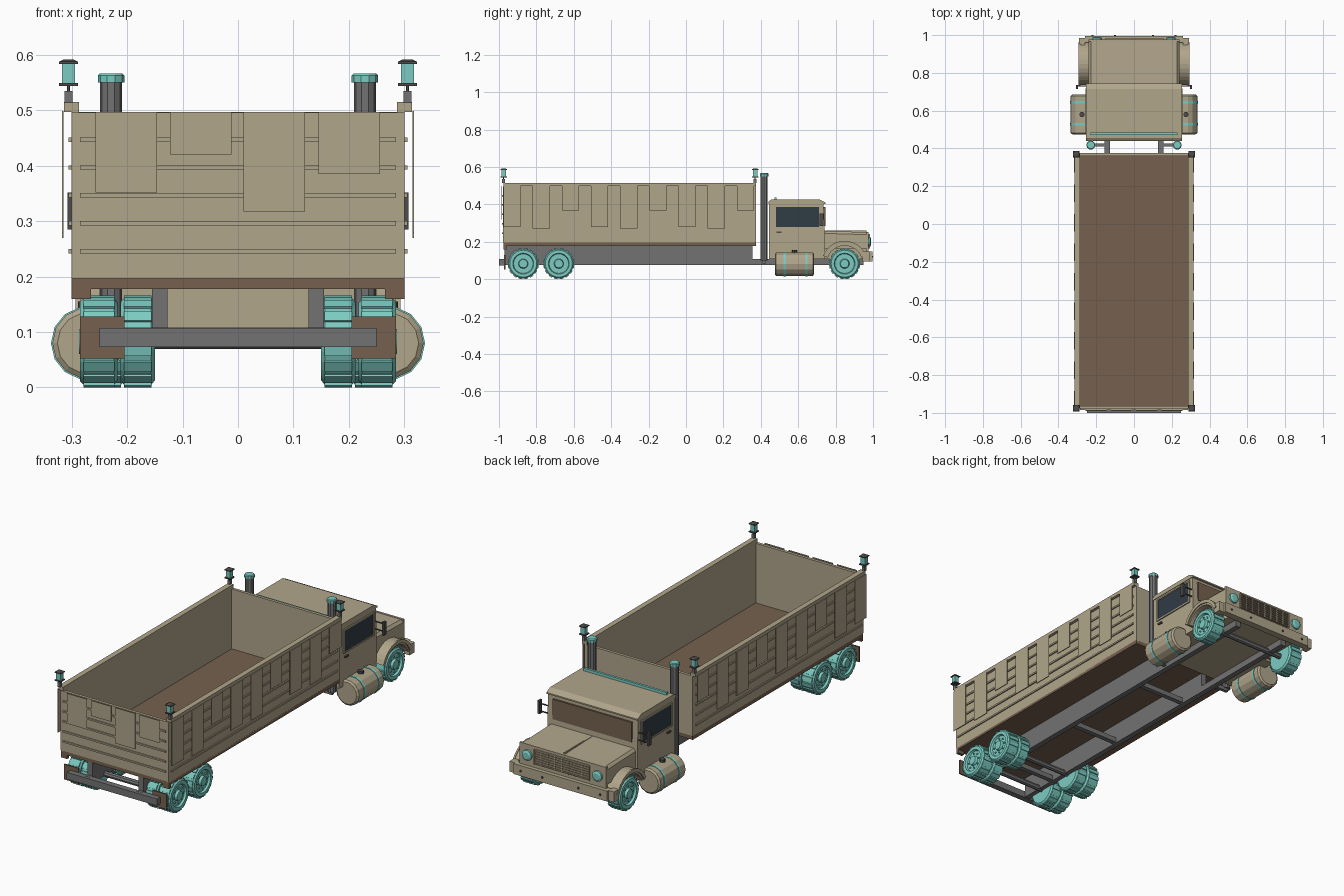
import bpy, bmesh, math
from mathutils import Vector

if "Cube" in bpy.data.objects:
    bpy.data.objects.remove(bpy.data.objects["Cube"])

def material(name, rgb):
    m = bpy.data.materials.new(name)
    m.diffuse_color = (*rgb, 1)
    m.use_nodes = True
    m.node_tree.nodes["Principled BSDF"].inputs["Base Color"].default_value = m.diffuse_color
    return m

TAN = material("tan_paint", (0.44, 0.38, 0.26))
GREY = material("steel_grey", (0.17, 0.17, 0.17))
DARK = material("dark_grey", (0.075, 0.072, 0.07))
BROWN = material("brown_boards", (0.18, 0.12, 0.077))
TEAL = material("teal", (0.2, 0.6, 0.54))
GLASS = material("slate_glass", (0.03, 0.045, 0.06))

def finish(name, bm, mat, smooth=False):
    bmesh.ops.recalc_face_normals(bm, faces=bm.faces)
    me = bpy.data.meshes.new(name)
    bm.to_mesh(me)
    bm.free()
    me.materials.append(mat)
    ob = bpy.data.objects.new(name, me)
    bpy.context.collection.objects.link(ob)
    return ob

def prism(bm, pts, offset):
    """Extrude a planar polygon along an offset vector."""
    a = [bm.verts.new(p) for p in pts]
    b = [bm.verts.new(Vector(p) + Vector(offset)) for p in pts]
    n = len(a)
    bm.faces.new(a)
    bm.faces.new(b[::-1])
    for i in range(n):
        bm.faces.new((a[i], a[(i + 1) % n], b[(i + 1) % n], b[i]))

def boxes(name, mat, items, mirror=False):
    """Boxes given as (x0, x1, y0, y1, z0, z1), optionally on both sides."""
    bm = bmesh.new()
    for x0, x1, y0, y1, z0, z1 in items:
        for s in ((1, -1) if mirror else (1,)):
            prism(bm, [(s*x0, y0, z0), (s*x1, y0, z0), (s*x1, y1, z0), (s*x0, y1, z0)], (0, 0, z1 - z0))
    return finish(name, bm, mat)

def lathe(bm, prof, axis, c, n, s=1, turn=0.0):
    """Spin (distance along axis, radius) points; s = -1 mirrors in x."""
    rings = []
    for a, r in prof:
        ring = []
        for i in range(n):
            t = 2 * math.pi * (i + turn) / n
            u, v = r * math.cos(t), r * math.sin(t)
            p = {'X': (a, u, v), 'Y': (u, a, v), 'Z': (u, v, a)}[axis]
            ring.append(bm.verts.new((s * (c[0] + p[0]), c[1] + p[1], c[2] + p[2])))
        rings.append(ring)
    for p, q in zip(rings, rings[1:]):
        for i in range(n):
            j = (i + 1) % n
            bm.faces.new((p[i], p[j], q[j], q[i]))
    bm.faces.new(rings[0])
    bm.faces.new(rings[-1])

def spun(name, mat, prof, axis, centres, n, turn=0.0):
    bm = bmesh.new()
    for c in centres:
        for s in (1, -1):
            lathe(bm, prof, axis, c, n, s, turn)
    return finish(name, bm, mat)

# ---- cargo bed ----
boxes("bed_floor", BROWN, [(-.30, .30, -.975, .375, .178, .197)])
boxes("bed_side_wall", TAN, [(.287, .30, -.975, .375, .19, .50)], True)
boxes("bed_headboard", TAN, [(-.287, .287, .36, .375, .197, .497)])
boxes("tailgate", TAN, [(-.30, .30, -.978, -.963, .197, .496)])
boxes("bed_top_rail", TAN, [(.287, .314, -.975, .375, .497, .515)], True)
RIBS = [.246 + .0503 * i for i in range(5)]
boxes("side_ribs", TAN, [(.30, .306, -.96, .355, z - .004, z + .004) for z in RIBS], True)
boxes("tailgate_ribs", TAN, [(-.285, .285, -.984, -.978, z - .004, z + .004) for z in RIBS])

# hanging plates of uneven length
DROP = (.28, .27, .366)
boxes("side_plates", TAN, [(.315, .318, -.93 + .156*i - .046, -.93 + .156*i + .046, DROP[i % 3], .499)
                           for i in range(9)], True)
boxes("tailgate_plates", TAN, [(x, x + .111, -.989, -.986, z, .497) for x, z in
                               ((-.257, .352), (-.123, .42), (.01, .318), (.145, .385))])

# corner posts and lanterns
CORNERS = [(.306, -.975, 0), (.306, .37, 0)]
boxes("corner_post", GREY, [(x - .007, x + .007, y - .008, y + .008, .513, .535) for x, y, _ in CORNERS], True)
spun("lantern_stem", DARK, [(.53, .003), (.55, .003)], 'Z', CORNERS, 6)
spun("lantern_glass", TEAL, [(.548, .0165), (.587, .0165)], 'Z', CORNERS, 4, .5)
spun("lantern_base", DARK, [(.544, .024), (.549, .024)], 'Z', CORNERS, 4, .5)
spun("lantern_cap", DARK, [(.584, .024), (.588, .024), (.592, .012)], 'Z', CORNERS, 4, .5)

# ---- chassis ----
boxes("frame_rail", GREY, [(.127, .155, -.985, .95, .075, .108)], True)
boxes("bed_riser", GREY, [(.127, .155, -.97, .355, .108, .178)], True)
boxes("rear_bumper", GREY, [(-.25, .25, -1, -.97, .073, .107)])
boxes("cross_member", GREY, [(-.13, .13, y - .012, y + .012, .08, .105) for y in (-.775, -.3, .2)])
boxes("mud_flap", BROWN, [(.205, .285, -.972, -.964, .052, .128), (.265, .30, -.975, -.96, .16, .179)], True)

# ---- wheels ----
AXLES_REAR, AXLE_FRONT, R = (-.87, -.68), .848, .083

def wheel(bm, x, y, w, s):
    c = (x, y, R)
    lathe(bm, [(0, .03), (0, .07), (.007, .079), (w - .007, .079), (w, .072), (w, .056), (w - .01, .052),
               (w - .01, .026), (w + .002, .022), (w + .002, .012)], 'X', c, 24, s)
    for i in range(16):      # tread lugs
        t = 2 * math.pi * (i + .5) / 16
        d, e = Vector((0, math.cos(t), math.sin(t))), Vector((0, -math.sin(t), math.cos(t)))
        o = Vector((x + .006, y, R))
        pts = [o + d*r + e*k for r, k in ((.076, -.01), (R, -.01), (R, .01), (.076, .01))]
        prism(bm, [(s * p.x, p.y, p.z) for p in pts], (s * (w - .012), 0, 0))
    for i in range(8):       # wheel nuts
        t = 2 * math.pi * i / 8
        lathe(bm, [(w - .012, .004), (w - .004, .004)], 'X',
              (x, y + .038 * math.cos(t), R + .038 * math.sin(t)), 6, s)

for label, axles, spots in (("rear_wheels", AXLES_REAR, ((.15, .062), (.217, .068))),
                            ("front_wheels", (AXLE_FRONT,), ((.205, .075),))):
    bm = bmesh.new()
    for y in axles:
        for x, w in spots:
            for s in (1, -1):
                wheel(bm, x, y, w, s)
    finish(label, bm, TEAL)
spun("axle", GREY, [(0, .014), (.22, .014)], 'X', [(0, y, R) for y in (*AXLES_REAR, AXLE_FRONT)], 8)

# ---- cab ----
bm = bmesh.new()
prism(bm, [(-.25, y, z) for y, z in ((.445, .108), (.445, .405), (.735, .405), (.742, .26), (.742, .108))], (.5, 0, 0))
finish("cab_body", bm, TAN)
bm = bmesh.new()
prism(bm, [(-.253, y, z) for y, z in ((.44, .403), (.44, .415), (.455, .425), (.715, .425), (.745, .41), (.745, .403))],
      (.506, 0, 0))
finish("cab_roof", bm, TAN)
boxes("roof_light_bar", TEAL, [(-.23, .23, .472, .484, .424, .438)])
boxes("side_window", GLASS, [(.249, .253, .482, .71, .28, .385)], True)
boxes("side_window_frame", TAN, [(.249, .256, .474, .718, .385, .392), (.249, .256, .474, .718, .273, .28),
                                 (.249, .256, .474, .482, .28, .385), (.249, .256, .71, .718, .28, .385)], True)
boxes("windshield", BROWN, [(-.22, .22, .735, .745, .285, .385)])
boxes("door_handle", DARK, [(.249, .258, .485, .51, .248, .256)], True)
boxes("mirror", DARK, [(.297, .308, .715, .735, .285, .352), (.25, .30, .728, .733, .335, .34),
                       (.25, .30, .728, .733, .297, .302)], True)

# ---- hood, fenders and nose ----
bm = bmesh.new()
prism(bm, [(x, .735, z) for x, z in ((-.24, .165), (-.24, .245), (-.228, .258), (.228, .258), (.24, .245), (.24, .165))],
      (0, .235, 0))
for v in bm.verts:           # the hood drops slightly to the front
    if v.co.y > .9 and v.co.z > .2:
        v.co.z -= .007
finish("hood", bm, TAN)
boxes("engine_bay", TAN, [(-.20, .20, .735, .965, .108, .17)])
boxes("hood_seam", TAN, [(-.003, .003, .745, .965, .25, .259)])
boxes("nose_panel", TAN, [(-.24, .24, .965, .976, .145, .253)])
boxes("grille_back", BROWN, [(-.15, .15, .975, .979, .165, .24)])
boxes("grille_bars", TAN, [(-.15, .15, .978, .984, .167 + .0115*i, .172 + .0115*i) for i in range(7)]
      + [(-.152 + .038*i, -.148 + .038*i, .978, .984, .165, .241) for i in range(9)])
spun("headlight", TEAL, [(.97, .026), (.985, .026), (.99, .016)], 'Y', [(.195, 0, .20)], 14)
boxes("front_bumper", TAN, [(-.26, .26, .962, .996, .095, .147), (.26, .29, .945, .985, .095, .147),
                            (-.29, -.26, .945, .985, .095, .147)])
spun("bumper_bolts", DARK, [(.99, .006), (1.0, .006)], 'Y', [(.1, 0, .12), (.22, 0, .12)], 6)
bm = bmesh.new()
N = 12
arc = [math.radians(20 + 140 * i / N) for i in range(N + 1)]
for s in (1, -1):
    for r0, r1, x0, x1 in ((.096, .119, .20, .287), (.105, .122, .284, .293)):
        pts = [(s * x0, AXLE_FRONT + r1 * math.cos(t), R + r1 * math.sin(t)) for t in arc]
        pts += [(s * x0, AXLE_FRONT + r0 * math.cos(t), R + r0 * math.sin(t)) for t in arc[::-1]]
        prism(bm, pts, (s * (x1 - x0), 0, 0))
finish("front_fender", bm, TAN)

# ---- fuel tanks and exhaust stacks ----
TANK = [(.271, 0, .08)]
spun("fuel_tank", TAN, [(.475, .055), (.482, .064), (.678, .064), (.685, .055)], 'Y', TANK, 14)
spun("tank_bands", TEAL, [(.522, .0665), (.534, .0665)], 'Y', TANK, 14)
spun("tank_bands_front", TEAL, [(.638, .0665), (.65, .0665)], 'Y', TANK, 14)
spun("tank_cap", DARK, [(.135, .014), (.155, .014)], 'Z', [(.275, .58, 0)], 8)
STACK = [(.229, .418, 0)]
spun("exhaust_stack", GREY, [(.1, .02), (.555, .02)], 'Z', STACK, 10)
spun("exhaust_tip", TEAL, [(.55, .024), (.563, .024), (.567, .02)], 'Z', STACK, 10)
boxes("stack_bracket", GREY, [(.15, .235, .41, .426, .085, .105)], True)
